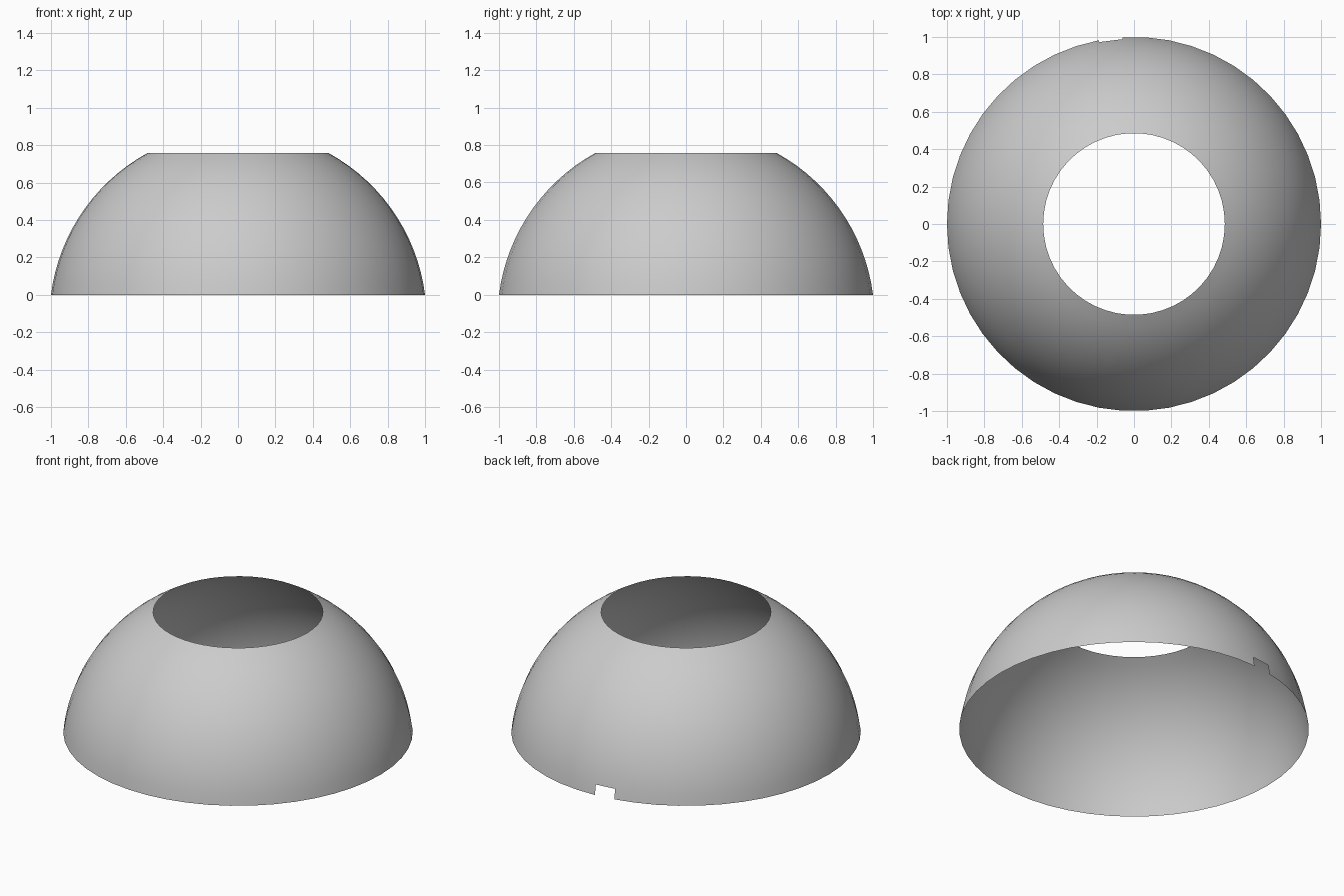
import bpy, bmesh
from math import sin, cos, radians, pi

if "Cube" in bpy.data.objects:
    bpy.data.objects.remove(bpy.data.objects["Cube"])

SEGMENTS = 50
STEP = 3.6                      # degrees of latitude per ring
LOW, HIGH = 2, 17               # first and last ring above the equator
RADIUS = 1.0 / cos(radians(LOW * STEP))
DROP = RADIUS * sin(radians(LOW * STEP))
MISSING = 13                    # segment left open at the rim, at the back

bm = bmesh.new()

# Stacked rings of an open spherical band
rings = []
for r in range(LOW, HIGH + 1):
    lat = radians(r * STEP)
    rings.append([bm.verts.new((RADIUS * cos(lat) * cos(2 * pi * s / SEGMENTS),
                                RADIUS * cos(lat) * sin(2 * pi * s / SEGMENTS),
                                RADIUS * sin(lat) - DROP))
                  for s in range(SEGMENTS)])

# Single-sheet skin, with one panel omitted for the rim notch
for i, (a, b) in enumerate(zip(rings, rings[1:])):
    for s in range(SEGMENTS):
        if i == 0 and s == MISSING:
            continue
        n = (s + 1) % SEGMENTS
        bm.faces.new((a[s], a[n], b[n], b[s])).smooth = True

mesh = bpy.data.meshes.new("dome_shell")
bm.to_mesh(mesh)
bm.free()
dome = bpy.data.objects.new("dome_shell", mesh)
bpy.context.collection.objects.link(dome)
